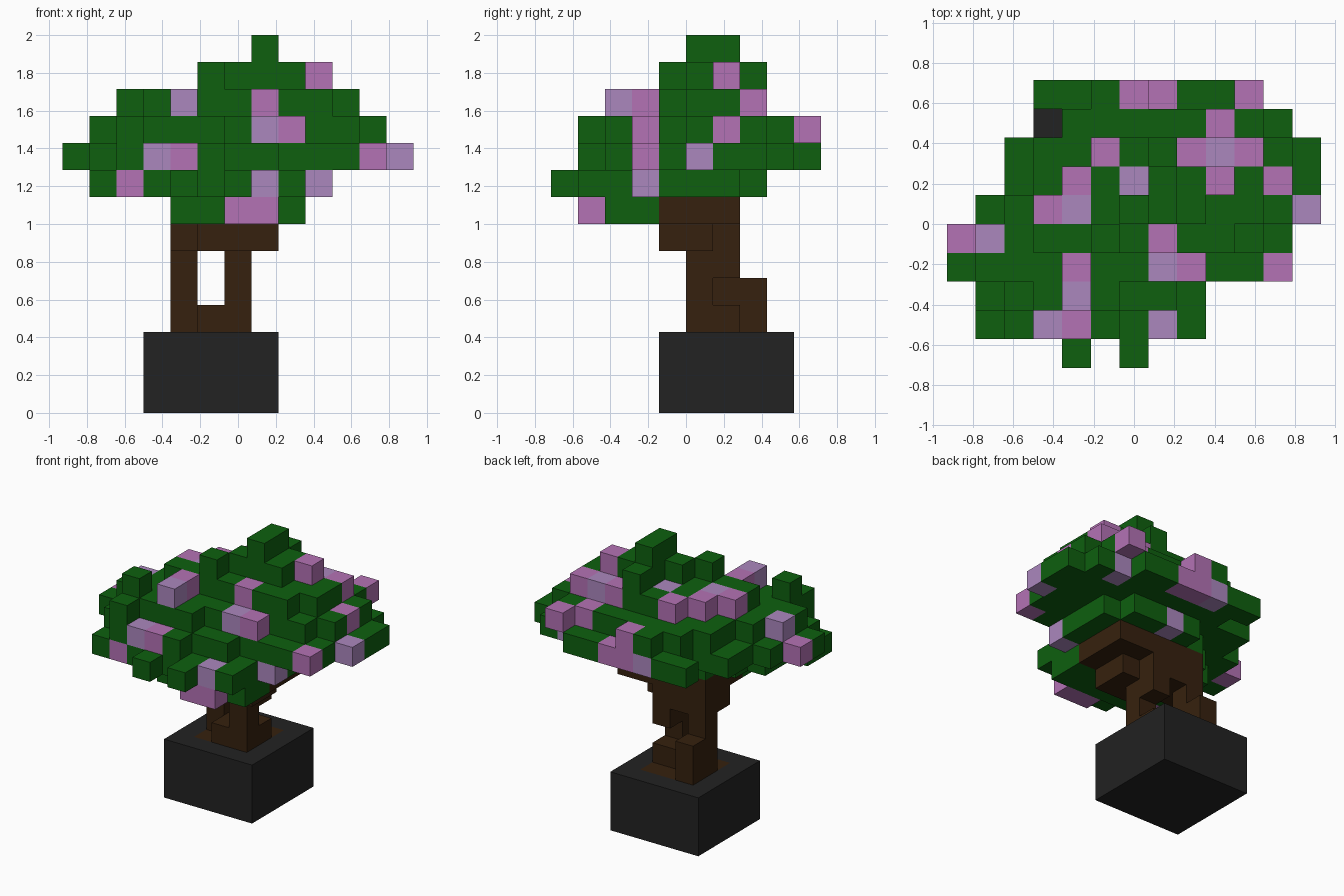
import bpy
import bmesh
from math import radians
from mathutils import Vector

if "Cube" in bpy.data.objects:
    bpy.data.objects.remove(bpy.data.objects["Cube"], do_unlink=True)

UNIT = 1 / 7
ORIGIN = Vector((-6.5, -5, 0))

# Canopy seen from above, back row first; each letter is the top level of a column
TOPS = [
    "...aabbaaab..",
    "....bbbbbbba.",
    "..abbccdcccba",
    "..abccceddcba",
    ".abcccdedccba",
    "abbccdccccba.",
    "abbbcbbbbaaa.",
    ".acbcbaas....",
    ".sbaaasss....",
    "....s.s......",
]
LEVEL = {"s": 9, "a": 10, "b": 11, "c": 12, "d": 13, "e": 14}

# Flowers on the column tops: p = pink, l = lilac
FLOWERS = [
    "......pp..p..",
    ".........p...",
    ".....p..plp..",
    "....p.l..p.p.",
    "...pl.......l",
    "pl.....p.....",
    "....p..lp..p.",
    "....l........",
    "...lp..l.....",
    ".............",
]

# Lower canopy layers, same layout
UNDER = [
    ".............",
    ".............",
    ".....####....",
    "....######...",
    "...#######...",
    "..########...",
    "..########...",
    ".########....",
    ".########....",
    "....#.#......",
]
LOWEST = {3: range(4, 9), 2: range(4, 9), 1: range(6, 8)}

cells = {}


def fill(part, xs, ys, zs):
    for x in xs:
        for y in ys:
            for z in zs:
                cells[x, y, z] = part


def rows(pattern):
    """Yield column, row from the front, and letter of each filled spot."""
    for y, line in enumerate(reversed(pattern)):
        for x, letter in enumerate(line):
            if letter != ".":
                yield x, y, letter


# Leaves
for x, y, letter in rows(TOPS):
    fill("leaves", [x], [y], range(9, LEVEL[letter]))
for x, y, _ in rows(UNDER):
    cells[x, y, 8] = "leaves"
for y, xs in LOWEST.items():
    fill("leaves", xs, [y], [7])
del cells[10, 9, 9]

# Flowers on top, then those on the sides and underneath
names = {"p": "pink_blossoms", "l": "lilac_blossoms"}
heights = {(x, y): LEVEL[c] - 1 for x, y, c in rows(TOPS)}
for x, y, letter in rows(FLOWERS):
    cells[x, y, heights[x, y]] = names[letter]
for spot in [(2, 1, 8), (6, 1, 7), (7, 1, 7), (6, 9, 9)]:
    cells[spot] = names["p"]
for spot in [(9, 3, 8), (6, 7, 8), (5, 9, 9), (10, 8, 9)]:
    cells[spot] = names["l"]

# Pot with soil
fill("pot", range(3, 8), range(4, 9), range(3))
fill("soil", range(4, 7), range(5, 8), [2])

# Trunk: two stems that join below the crown
fill("trunk", [5, 6], [5], [3])
fill("trunk", [6], [5], [4, 5])
fill("trunk", [6], [6], [3, 5])
fill("trunk", [4, 5], [6], [3])
fill("trunk", [4], [7], [3, 4])
fill("trunk", [4], [6], [4, 5])
fill("trunk", range(4, 7), [5, 6], [6])
fill("trunk", range(5, 8), [4, 5], [6])
fill("trunk", range(4, 9), range(4, 7), [7])


def material(name, srgb):
    linear = [((c / 255 + 0.055) / 1.055) ** 2.4 for c in srgb] + [1]
    mat = bpy.data.materials.new(name)
    mat.use_nodes = True
    mat.diffuse_color = linear
    shader = next(n for n in mat.node_tree.nodes if n.type == "BSDF_PRINCIPLED")
    shader.inputs["Base Color"].default_value = linear
    shader.inputs["Roughness"].default_value = 0.9
    return mat


def build(part, mat):
    """Make the outer faces of all blocks of one part."""
    bm = bmesh.new()
    for cell, owner in cells.items():
        if owner != part:
            continue
        centre = Vector(cell) + Vector((0.5, 0.5, 0.5)) + ORIGIN
        for axis in range(3):
            for sign in (-1, 1):
                normal = Vector((0, 0, 0))
                normal[axis] = sign
                if tuple(int(a + b) for a, b in zip(cell, normal)) in cells:
                    continue
                u = Vector((0, 0, 0))
                u[(axis + 1) % 3] = 0.5
                v = normal.cross(u)
                mid = centre + normal * 0.5
                corners = (mid - u - v, mid + u - v, mid + u + v, mid - u + v)
                bm.faces.new([bm.verts.new(p * UNIT) for p in corners])
    bmesh.ops.remove_doubles(bm, verts=bm.verts, dist=0.001)
    if part in ("pot", "trunk"):
        bmesh.ops.dissolve_limit(bm, angle_limit=radians(1),
                                 verts=bm.verts, edges=bm.edges)
    mesh = bpy.data.meshes.new(part)
    bm.to_mesh(mesh)
    bm.free()
    mesh.materials.append(mat)
    bpy.context.collection.objects.link(bpy.data.objects.new(part, mesh))


bark = material("bark brown", (54, 33, 14))
build("pot", material("charcoal", (34, 34, 34)))
build("soil", bark)
build("trunk", bark)
build("leaves", material("leaf green", (14, 96, 15)))
build("pink_blossoms", material("blossom pink", (180, 114, 181)))
build("lilac_blossoms", material("blossom lilac", (171, 135, 190)))
